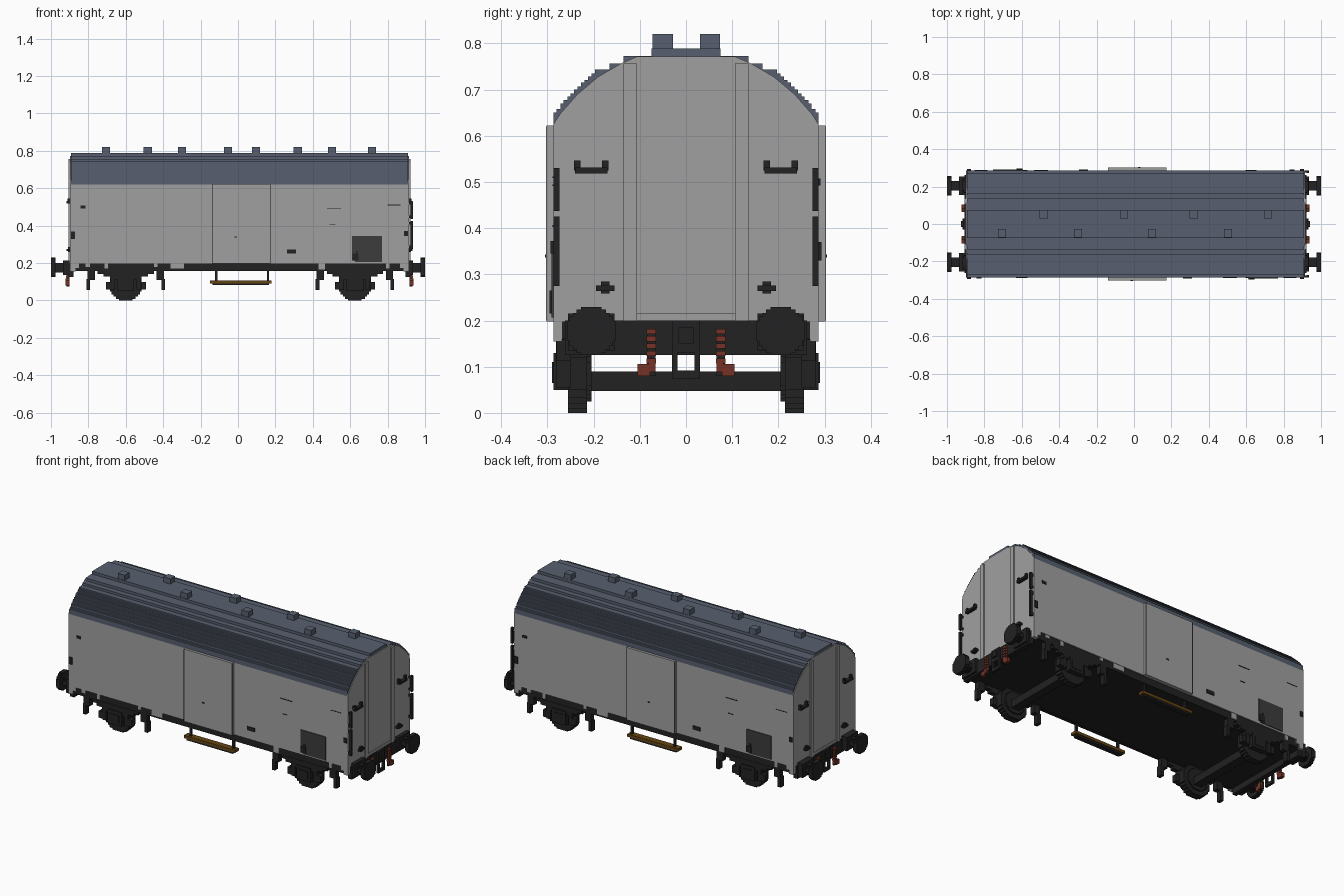
import bpy
import bmesh

cube = bpy.data.objects.get("Cube")
if cube:
    bpy.data.objects.remove(cube, do_unlink=True)

CX = 0.008  # centre of the body along its length


def material(name, r, g, b):
    lin = [((c / 255 + 0.055) / 1.055) ** 2.4 for c in (r, g, b)] + [1.0]
    m = bpy.data.materials.new(name)
    m.use_nodes = True
    m.diffuse_color = lin
    bsdf = m.node_tree.nodes["Principled BSDF"]
    bsdf.inputs["Base Color"].default_value = lin
    bsdf.inputs["Roughness"].default_value = 0.8
    return m


GREY = material("wall grey", 160, 160, 160)
SLATE = material("roof slate", 87, 95, 110)
BLACK = material("frame black", 34, 34, 34)
DARK = material("panel dark grey", 60, 60, 60)
RED = material("hose red", 118, 50, 38)
BROWN = material("step wood", 100, 68, 20)


def finish(name, bm, mat):
    bmesh.ops.recalc_face_normals(bm, faces=bm.faces)
    me = bpy.data.meshes.new(name)
    bm.to_mesh(me)
    bm.free()
    me.materials.append(mat)
    ob = bpy.data.objects.new(name, me)
    bpy.context.collection.objects.link(ob)
    return ob


def mirror_y(b):
    return (b[0], b[1], -b[3], -b[2], b[4], b[5])


def mirror_x(b):
    return (2 * CX - b[1], 2 * CX - b[0], *b[2:])


def half_turn(b):
    return mirror_x(mirror_y(b))


def part(name, mat, boxes, *copies):
    """One object from boxes (x0, x1, y0, y1, z0, z1), doubled by each copy rule."""
    boxes = list(boxes)
    for rule in copies:
        boxes += [rule(b) for b in boxes]
    bm = bmesh.new()
    for x0, x1, y0, y1, z0, z1 in boxes:
        vs = bmesh.ops.create_cube(bm, size=1)["verts"]
        for v in vs:
            v.co = ((x0 + x1) / 2 + v.co.x * (x1 - x0),
                    (y0 + y1) / 2 + v.co.y * (y1 - y0),
                    (z0 + z1) / 2 + v.co.z * (z1 - z0))
    return finish(name, bm, mat)


def prism(name, mat, half, x0, x1):
    """Extrude a symmetric (y, z) outline along x."""
    outline = half + [(-y, z) for y, z in reversed(half)]
    bm = bmesh.new()
    face = bm.faces.new([bm.verts.new((x0, y, z)) for y, z in outline])
    out = bmesh.ops.extrude_face_region(bm, geom=[face])["geom"]
    for v in out:
        if isinstance(v, bmesh.types.BMVert):
            v.co.x = x1
    return finish(name, bm, mat)


def wide_disc(axis, a0, a1, c, z, r):
    """Stepped disc as crossing boxes; axis 'x' or 'y' is its thickness."""
    for w, h in ((1, 0.42), (0.9, 0.62), (0.76, 0.76), (0.62, 0.9), (0.42, 1)):
        flat, tall = (c - w * r, c + w * r), (z - h * r, z + h * r)
        yield (a0, a1, *flat, *tall) if axis == "x" else (*flat, a0, a1, *tall)


# Stepped roof
STEPS = [(.287, .65), (.28, .658), (.272, .67), (.265, .677), (.257, .685),
         (.25, .692), (.242, .70), (.235, .707), (.227, .715), (.22, .721),
         (.212, .728), (.205, .735), (.197, .743), (.166, .757), (.135, .773),
         (.075, .789)]
profile = [(.287, .62)]
for i, (y, z) in enumerate(STEPS):
    profile.append((y, z))
    if i + 1 < len(STEPS):
        profile.append((STEPS[i + 1][0], z))
prism("roof", SLATE, profile, -.893, .909)

vents = [(x, -.05) for x in (-.706, -.30, .096, .503)]
vents += [(x, .052) for x in (-.482, -.053, .32, .717)]
part("roof_vents", SLATE, [(x - .022, x + .022, y - .022, y + .022, .77, .82) for x, y in vents])

# Body and end walls
part("body_walls", GREY, [(-.893, .909, -.287, .287, .198, .62)])
end = [(.287, .198), (.287, .625), (.272, .648), (.235, .69), (.19, .728),
       (.14, .757), (.105, .772)]
prism("end_wall_left", GREY, end, .905, .913)
prism("end_wall_right", GREY, end, -.897, -.889)
part("end_posts", GREY, [(.91, .921, .106, .135, .2, .757)], mirror_y, mirror_x)
part("end_lower_rails", GREY, [(.91, .917, -.106, .106, .2, .215)], mirror_x)
part("corner_posts", GREY, [(.885, .913, .268, .287, .155, .2),
                            (.865, .89, .268, .287, .175, .2)], mirror_y, mirror_x)

# Sliding doors
part("side_doors", GREY, [(-.14, .175, -.302, -.28, .198, .622)], mirror_y)
part("door_edges", DARK, [(x, x + .004, -.303, -.3, .2, .62) for x in (-.14, .171)], mirror_y)

# Side plates and fittings
part("notice_panels", DARK, [(.61, .77, -.291, -.285, .215, .345),
                             (.625, .77, -.291, -.285, .207, .22)], half_turn)
part("side_fittings", BLACK, [
    (.612, .645, -.296, -.286, .215, .25), (.63, .64, -.296, -.286, .245, .265),
    (.262, .31, -.291, -.286, .25, .272),
    (-.842, -.815, -.291, -.286, .492, .507),
    (-.893, -.872, -.293, -.286, .33, .37),
    (.888, .908, -.293, -.286, .345, .372),
    (.475, .55, -.289, -.286, .491, .495), (.49, .52, -.289, -.286, .403, .407),
    (.80, .87, -.289, -.286, .509, .512), (-.02, -.005, -.305, -.3, .337, .343),
], half_turn)

# Underframe
part("floor_and_sills", BLACK, [(-.895, .911, -.27, .27, .16, .2),
                                (-.88, .896, -.28, -.262, .158, .199),
                                (-.88, .896, .262, .28, .158, .199)])
part("headstocks", BLACK, [(.895, .922, -.262, .262, .125, .2)], mirror_x)
part("sill_brackets", GREY, [(x, x + w, -.285, -.278, z, .199) for x, w, z in
     ((-.36, .07, .17), (-.45, .02, .18), (-.715, .02, .17), (-.815, .025, .18),
      (.43, .035, .165), (.79, .02, .17))], half_turn)

# Buffers
buffers = list(wide_disc("x", .975, 1.0, .205, .177, .052))
buffers += wide_disc("x", .93, .978, .205, .175, .026)
buffers += [(.90, .935, .155, .255, .135, .215)]
part("buffers", BLACK, buffers, mirror_y, lambda b: (-b[1], -b[0], *b[2:]))

# Draw hooks with open link
part("couplings", BLACK, [
    (.915, .93, -.03, .03, .13, .2), (.925, .94, -.016, .016, .15, .185),
    (.918, .932, -.03, -.018, .075, .13), (.918, .932, .018, .03, .075, .13),
    (.918, .932, -.03, .03, .075, .092)], mirror_x)

# Brake hoses with ribbed tubes and end cocks
part("hose_cores", BLACK, [(.918, .93, .066, .084, .08, .18)], mirror_y, mirror_x)
hose = [(.918, .935, .065, .086, z, z + .011) for z in (.107, .123, .139, .155, .171)]
hose += [(.918, .937, .078, .105, .08, .106), (.918, .937, .066, .08, .088, .118)]
part("brake_hoses", RED, hose, mirror_y, mirror_x)

# End handles and lamp brackets
part("end_handles", BLACK, [
    (.91, .932, .17, .24, .518, .531), (.91, .927, .168, .182, .525, .546),
    (.91, .927, .228, .242, .525, .546),
    (.91, .932, .155, .195, .264, .276), (.91, .926, .166, .184, .258, .285)],
    mirror_y, mirror_x)
part("corner_rails", BLACK, [
    (.922, .935, .274, .287, .275, .425), (.922, .935, .274, .287, .437, .53),
    (.908, .925, .276, .285, .28, .295), (.908, .925, .276, .285, .405, .42),
    (.908, .925, .276, .285, .442, .455), (.908, .925, .276, .285, .512, .525)], mirror_y)

# Running gear: wheels, axles, springs, axle boxes, hangers
for label, cx in (("right", -.6), ("left", .625)):
    part("wheels_" + label, BLACK,
         list(wide_disc("y", .214, .255, cx, .085, .085))
         + list(wide_disc("y", .205, .214, cx, .085, .06)), mirror_y)
    part("axle_" + label, BLACK, [(cx - .025, cx + .025, -.22, .22, .047, .09)])
    gear = [(cx - .045, cx + .045, .25, .287, .05, .13),
            (cx - .03, cx + .03, .25, .29, .065, .11),
            (cx - .15, cx + .15, .255, .282, .142, .16),
            (cx - .12, cx + .12, .255, .282, .128, .145),
            (cx - .085, cx + .085, .255, .282, .112, .13)]
    for s in (-1, 1):
        for off, w, z0, z1 in ((.2, .01, .055, .115), (.185, .02, .11, .16),
                               (.07, .012, .055, .12), (.095, .012, .06, .10)):
            c = cx + s * off
            gear.append((c - w, c + w, .25, .28, z0, z1))
    part("axle_boxes_and_springs_" + label, BLACK, gear, mirror_y)

# Door steps on hangers
part("step_boards", BROWN, [(-.15, .18, -.287, -.25, .092, .108)], mirror_y)
part("step_hangers", BLACK, [
    (-.135, .165, -.284, -.255, .082, .092),
    (-.122, -.11, -.275, -.262, .09, .17), (.155, .167, -.275, -.262, .09, .17)], mirror_y)
